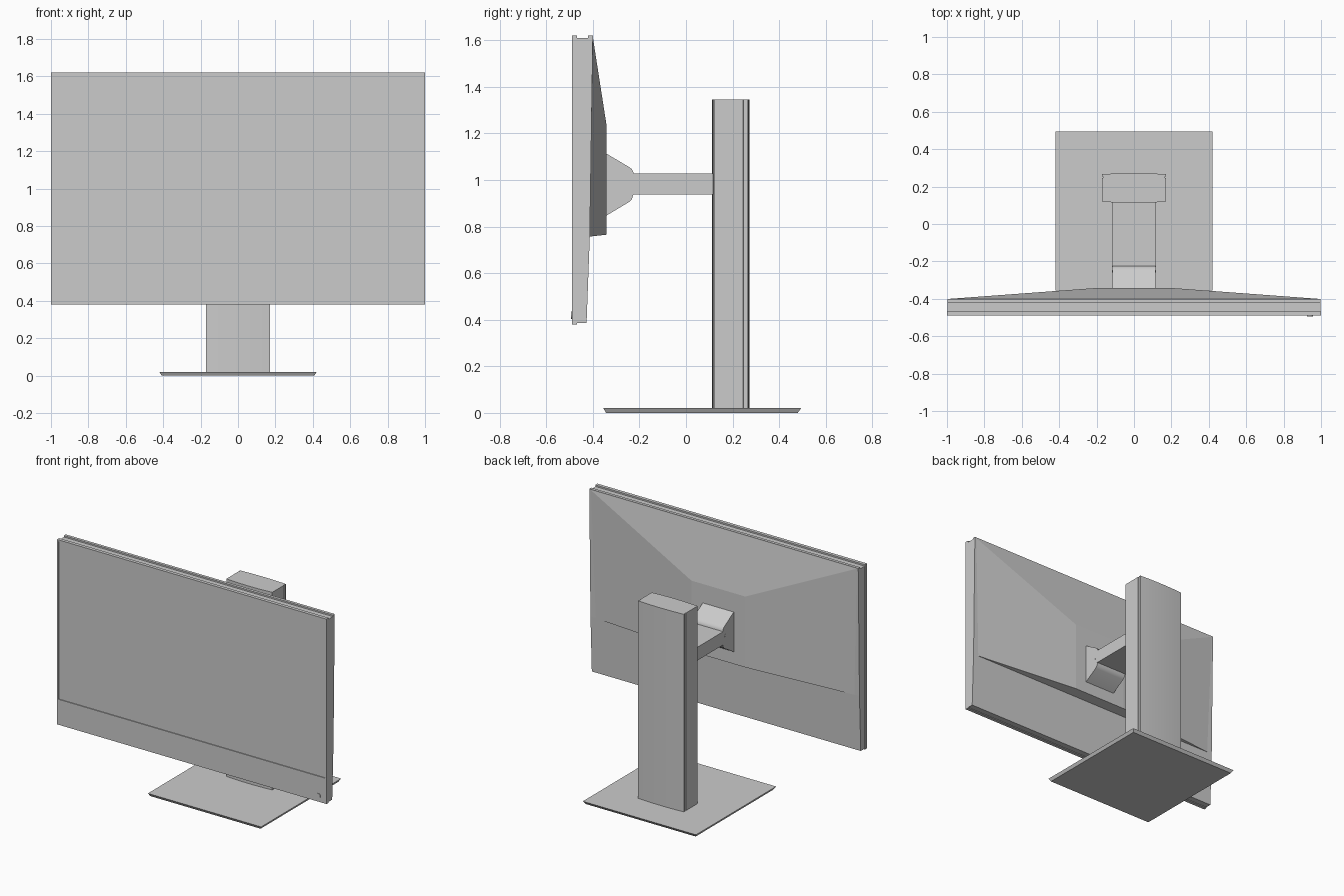
import bpy, bmesh, math
from mathutils import Vector

cube = bpy.data.objects.get("Cube")
if cube:
    bpy.data.objects.remove(cube, do_unlink=True)

# One plain grey for the whole monitor
grey = bpy.data.materials.new("plain_grey")
grey.use_nodes = True
colour = (0.6, 0.6, 0.6, 1)
grey.diffuse_color = colour
grey.node_tree.nodes["Principled BSDF"].inputs["Base Color"].default_value = colour


def finish(name, bm, smooth=False):
    bmesh.ops.recalc_face_normals(bm, faces=bm.faces[:])
    mesh = bpy.data.meshes.new(name)
    bm.to_mesh(mesh)
    bm.free()
    mesh.materials.append(grey)
    obj = bpy.data.objects.new(name, mesh)
    bpy.context.collection.objects.link(obj)
    if smooth:
        bpy.ops.object.select_all(action="DESELECT")
        obj.select_set(True)
        bpy.context.view_layer.objects.active = obj
        bpy.ops.object.shade_smooth_by_angle(angle=math.radians(30))
    return obj


def loft(bm, lower, upper):
    """Closed solid between two matching rings of points."""
    a = [bm.verts.new(p) for p in lower]
    b = [bm.verts.new(p) for p in upper]
    bm.faces.new(a)
    bm.faces.new(b)
    n = len(a)
    for i in range(n):
        j = (i + 1) % n
        bm.faces.new((a[i], a[j], b[j], b[i]))


def side_profile(name, yz, half_width, smooth=False):
    """Extrude a side outline across the width."""
    bm = bmesh.new()
    loft(bm, *[[(s * half_width, y, z) for y, z in yz] for s in (-1, 1)])
    return finish(name, bm, smooth)


def rect(x, y0, y1, z):
    return [(-x, y0, z), (x, y0, z), (x, y1, z), (-x, y1, z)]


# Front panel: chin below, thin bezel around a slightly sunken screen
bm = bmesh.new()
loft(bm, rect(1, -0.49, -0.467, 0.38), rect(1, -0.49, -0.467, 1.62))
bmesh.ops.recalc_face_normals(bm, faces=bm.faces[:])
bmesh.ops.bisect_plane(bm, geom=bm.verts[:] + bm.edges[:] + bm.faces[:],
                       plane_co=(0, 0, 0.54), plane_no=(0, 0, 1))
bm.normal_update()
screen = [f for f in bm.faces
          if f.normal.y < -0.9 and f.calc_center_median().z > 0.6]
bmesh.ops.inset_individual(bm, faces=screen, thickness=0.015)
bmesh.ops.inset_individual(bm, faces=screen, thickness=0.0005, depth=-0.005)
finish("front_panel", bm)

# Power button on the chin
bm = bmesh.new()
ring = [(0.94 + 0.016 * math.cos(t), 0.42 + 0.016 * math.sin(t))
        for t in (i * math.tau / 16 for i in range(16))]
loft(bm, [(x, -0.49, z) for x, z in ring], [(x, -0.494, z) for x, z in ring])
finish("power_button", bm)

# Back shell with a shallow channel along its top edge
side_profile("back_shell", [(-0.467, 0.385), (-0.427, 0.385), (-0.413, 0.76),
                            (-0.40, 1.62), (-0.42, 1.62), (-0.42, 1.61),
                            (-0.467, 1.61)], 0.998)

# Tapered hump on the back, rising to a flat mounting area
bm = bmesh.new()
loft(bm,
     [(-0.97, -0.414, 0.757), (0.97, -0.414, 0.757),
      (0.998, -0.401, 1.62), (-0.998, -0.401, 1.62)],
     [(-0.2, -0.342, 0.765), (0.2, -0.342, 0.765),
      (0.2, -0.342, 1.24), (-0.2, -0.342, 1.24)])
finish("back_hump", bm)

# Tilt bracket and arm
side_profile("tilt_bracket", [(-0.345, 0.845), (-0.245, 0.905), (-0.232, 0.918),
                              (-0.225, 0.94), (-0.225, 1.03), (-0.232, 1.046),
                              (-0.245, 1.056), (-0.345, 1.115)], 0.115, True)
side_profile("arm", [(-0.23, 0.938), (0.13, 0.938), (0.13, 1.027),
                     (-0.23, 1.027)], 0.118)

# Pivot caps on both sides of the bracket
for side, label in ((1, "left"), (-1, "right")):
    bm = bmesh.new()
    ring = [(-0.252 + 0.006 * math.cos(t), 0.985 + 0.015 * math.sin(t))
            for t in (i * math.tau / 12 for i in range(12))]
    loft(bm, *[[(side * x, y, z) for y, z in ring] for x in (0.112, 0.117)])
    finish("pivot_cap_" + label, bm)


def bowed(y, bow, half_width, steps=12):
    """Points from left to right along a gently bowed line."""
    xs = [half_width * (1 - 2 * i / steps) for i in range(steps + 1)]
    return [Vector((x, y + bow * (1 - (x / half_width) ** 2), 0)) for x in xs]


# Column with bowed front and back, and a narrow seam near the back
seam = [(0.17, 0.245), (0.166, 0.246), (0.166, 0.253), (0.17, 0.254)]
outline = bowed(0.266, 0.006, 0.17)
outline += [Vector((-x, y, 0)) for x, y in reversed(seam)]
outline += list(reversed(bowed(0.12, -0.008, 0.17)))
outline += [Vector((x, y, 0)) for x, y in seam]
bm = bmesh.new()
loft(bm, *[[p + Vector((0, 0, z)) for p in outline] for z in (0.018, 1.345)])
finish("column", bm, True)

# Base plate with an undercut edge
bm = bmesh.new()
loft(bm, rect(0.408, -0.343, 0.48, 0), rect(0.42, -0.355, 0.494, 0.02))
finish("base_plate", bm)
